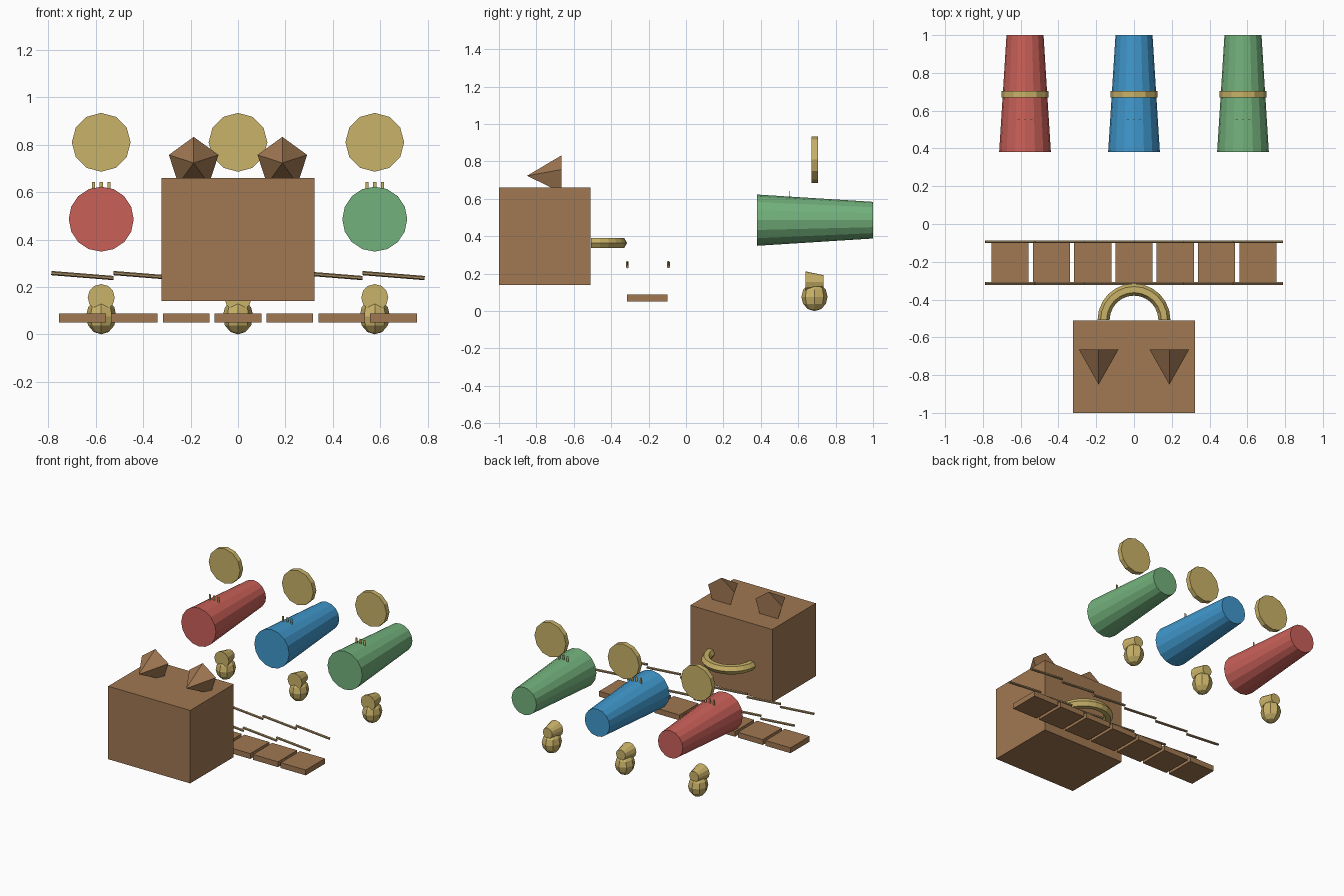
import bpy, bmesh, math
from mathutils import Matrix, Vector

if "Cube" in bpy.data.objects:
    bpy.data.objects.remove(bpy.data.objects["Cube"], do_unlink=True)


def linear(c):
    c /= 255
    return c / 12.92 if c <= 0.04045 else ((c + 0.055) / 1.055) ** 2.4


def material(name, rgb):
    m = bpy.data.materials.new(name)
    m.use_nodes = True
    colour = [linear(c) for c in rgb] + [1]
    m.diffuse_color = colour
    m.node_tree.nodes["Principled BSDF"].inputs["Base Color"].default_value = colour
    return m


brown = material("brown wood", (160, 120, 82))
gold = material("gold", (201, 178, 104))
rope_tan = material("rope tan", (160, 134, 95))
red = material("red", (202, 96, 89))
blue = material("blue", (64, 152, 205))
green = material("green", (115, 177, 124))


def finish(name, mat):
    ob = bpy.context.object
    ob.name = name
    ob.data.materials.append(mat)
    return ob


def box(name, centre, size, mat):
    bpy.ops.mesh.primitive_cube_add(size=1, location=centre)
    ob = finish(name, mat)
    ob.scale = size
    return ob


def cone_y(name, x, z, front, back, r_front, r_back, sides, mat):
    """Cone or cylinder lying along y."""
    bpy.ops.mesh.primitive_cone_add(
        vertices=sides, radius1=r_back, radius2=r_front, depth=back - front,
        location=(x, (front + back) / 2, z), rotation=(math.pi / 2, 0, 0))
    return finish(name, mat)


# Large block with two pointed ears
box("block", (0, -0.755, 0.4), (0.646, 0.49, 0.52), brown)
for side, x in (("right", -0.187), ("left", 0.187)):
    cone_y(side + "_ear", x, 0.723, -0.85, -0.665, 0, 0.11, 5, brown)

# Half-ring handle behind the block
bm = bmesh.new()
ring = bmesh.ops.create_circle(
    bm, segments=6, radius=0.032,
    matrix=Matrix.Translation((0.161, 0, 0)) @ Matrix.Rotation(math.pi / 2, 4, "X")
    @ Matrix.Rotation(math.pi / 2, 4, "Z"))
edges = list({e for v in ring["verts"] for e in v.link_edges})
bmesh.ops.spin(bm, geom=ring["verts"] + edges, cent=(0, 0, 0), axis=(0, 0, 1),
               angle=math.pi, steps=12)
bmesh.ops.holes_fill(bm, edges=bm.edges[:], sides=6)
bmesh.ops.recalc_face_normals(bm, faces=bm.faces[:])
mesh = bpy.data.meshes.new("handle")
bm.to_mesh(mesh)
bm.free()
handle = bpy.data.objects.new("handle", mesh)
handle.location = (0, -0.508, 0.364)
mesh.materials.append(gold)
bpy.context.collection.objects.link(handle)

# Row of planks
for i in range(7):
    box(f"plank_{i + 1}", ((i - 3) * 0.2187, -0.207, 0.07), (0.197, 0.216, 0.038), brown)

# Stepped rope rails on both sides of the planks
step = 0.2625
for side, y in (("front", -0.314), ("back", -0.094)):
    for i in range(6):
        along = Vector((step, 0, -0.021))
        bpy.ops.mesh.primitive_cylinder_add(
            vertices=6, radius=0.009, depth=along.length,
            location=((i - 2.5) * step, y, 0.248),
            rotation=along.to_track_quat("Z", "Y").to_euler())
        finish(f"{side}_rope_{i + 1}", rope_tan)

# Three tapered barrels, each with a disc, three pegs and a bell
for label, x, mat in (("red", -0.577, red), ("blue", 0, blue), ("green", 0.577, green)):
    cone_y(label + "_barrel", x, 0.486, 0.38, 1.0, 0.137, 0.098, 16, mat)
    cone_y(label + "_disc", x, 0.81, 0.671, 0.705, 0.124, 0.124, 12, gold)
    for i in (-1, 0, 1):
        box(f"{label}_peg_{i + 2}", (x + i * 0.033, 0.555, 0.618), (0.013, 0.004, 0.05), gold)
    bpy.ops.mesh.primitive_uv_sphere_add(segments=8, ring_count=6, radius=1,
                                         location=(x, 0.687, 0.076))
    finish(label + "_bell", gold).scale = (0.064, 0.07, 0.076)
    cone_y(label + "_bell_cap", x, 0.155, 0.64, 0.735, 0.057, 0.037, 12, gold)
